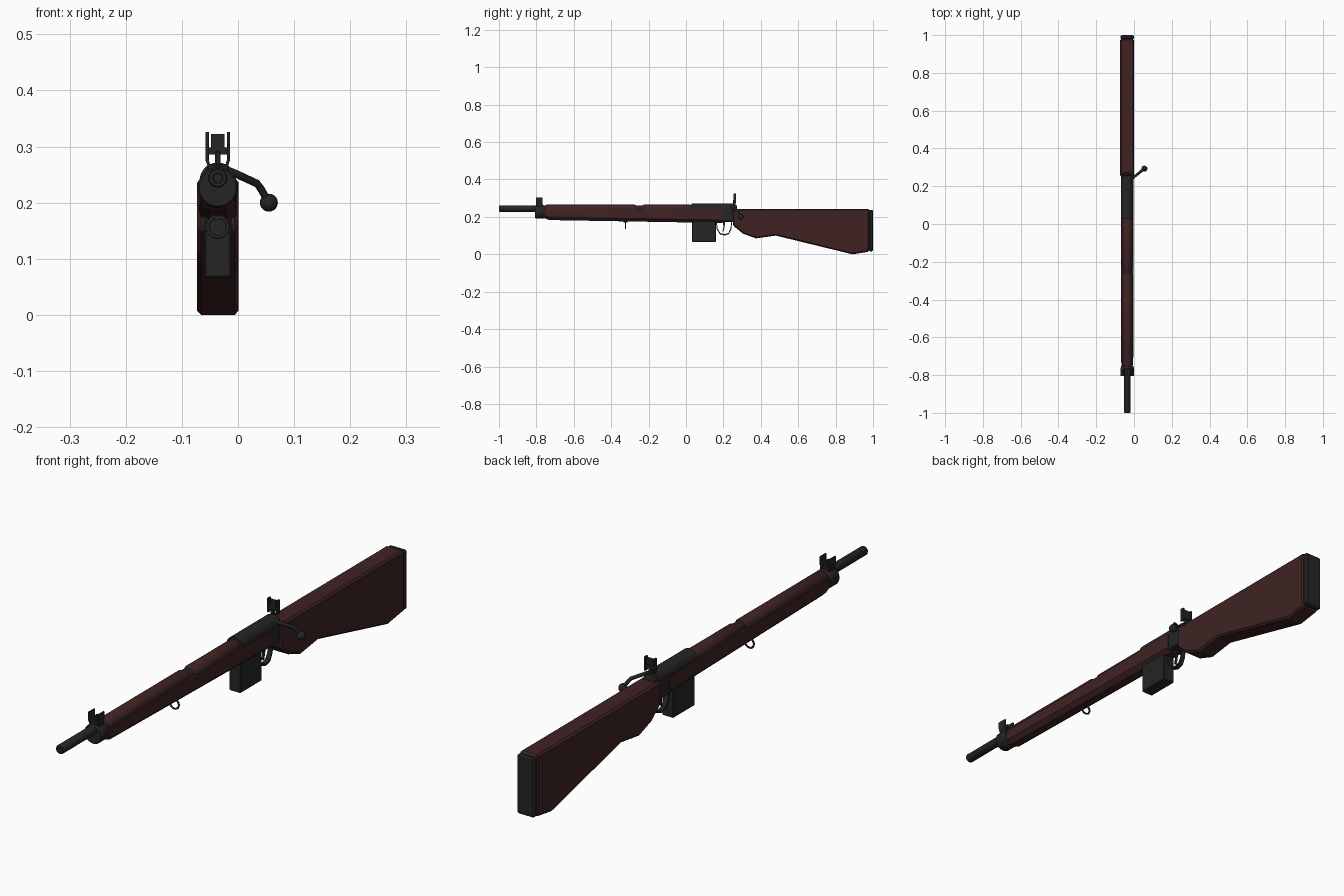
import bpy, bmesh, math
from mathutils import Vector

if "Cube" in bpy.data.objects:
    bpy.data.objects.remove(bpy.data.objects["Cube"])

CX = -0.036  # the long axis sits slightly off centre because of the bolt handle


def material(name, rgb):
    m = bpy.data.materials.new(name)
    m.use_nodes = True
    m.diffuse_color = (*rgb, 1)
    m.node_tree.nodes["Principled BSDF"].inputs["Base Color"].default_value = (*rgb, 1)
    return m


WOOD = material("dark red wood", (0.05, 0.0165, 0.017))
METAL = material("blackened metal", (0.018, 0.018, 0.019))


def finish(name, bm, mat, bevel=0, smooth=False):
    bmesh.ops.recalc_face_normals(bm, faces=bm.faces)
    mesh = bpy.data.meshes.new(name)
    bm.to_mesh(mesh)
    bm.free()
    mesh.materials.append(mat)
    ob = bpy.data.objects.new(name, mesh)
    bpy.context.collection.objects.link(ob)
    if bevel:
        mod = ob.modifiers.new("Bevel", 'BEVEL')
        mod.width = bevel
        mod.segments = 1
        mod.limit_method = 'ANGLE'
        mod.angle_limit = math.radians(40)
    if smooth:
        bpy.ops.object.select_all(action='DESELECT')
        bpy.context.view_layer.objects.active = ob
        ob.select_set(True)
        bpy.ops.object.shade_smooth_by_angle(angle=math.radians(40))
    return ob


def loft(name, rings, mat, bevel=0, smooth=False):
    """Skin a row of equal point rings and cap both ends."""
    bm = bmesh.new()
    rows = [[bm.verts.new(p) for p in r] for r in rings]
    n = len(rows[0])
    for a, b in zip(rows, rows[1:]):
        for i in range(n):
            j = (i + 1) % n
            bm.faces.new((a[i], a[j], b[j], b[i]))
    bm.faces.new(rows[0])
    bm.faces.new(rows[-1])
    return finish(name, bm, mat, bevel, smooth)


def box(name, x, y, z, mat, bevel=0):
    """Box from its ranges; x is measured from the long axis."""
    rings = [[(CX + a, v, b) for a, b in
              ((x[0], z[0]), (x[1], z[0]), (x[1], z[1]), (x[0], z[1]))] for v in y]
    return loft(name, rings, mat, bevel)


def slab(name, profile, half, mat, bevel=0):
    """Side profile of (y, z) points, extruded across the long axis."""
    return loft(name, [[(CX + s * half, y, z) for y, z in profile] for s in (-1, 1)], mat, bevel)


def tube(name, stations, z, mat, sides=24):
    """Round part along y from (y, radius) stations."""
    rings = [[(CX + r * math.cos(k * math.tau / sides), y, z + r * math.sin(k * math.tau / sides))
              for k in range(sides)] for y, r in stations]
    return loft(name, rings, mat, smooth=True)


def wire(name, points, radius, mat, closed=False, sides=10):
    """Rod that follows a path."""
    cu = bpy.data.curves.new(name, 'CURVE')
    cu.dimensions = '3D'
    cu.bevel_depth = radius
    cu.bevel_resolution = sides // 4
    cu.use_fill_caps = True
    sp = cu.splines.new('POLY')
    sp.points.add(len(points) - 1)
    for p, co in zip(sp.points, points):
        p.co = (*co, 1)
    sp.use_cyclic_u = closed
    cu.materials.append(mat)
    ob = bpy.data.objects.new(name, cu)
    bpy.context.collection.objects.link(ob)
    return ob


# Butt stock and its metal plate
slab("butt_stock", [(0.25, 0.243), (0.98, 0.243), (0.98, 0.014), (0.89, 0), (0.48, 0.1),
                    (0.375, 0.085), (0.305, 0.11), (0.25, 0.155)], 0.037, WOOD, 0.007)
box("butt_plate", (-0.036, 0.036), (0.978, 1), (0.016, 0.238), METAL, 0.006)


# Fore stock: straight sides with a chamfered belly, tapering at the nose
def stock_ring(y, half, top, bottom, chamfer):
    pts = [(half, top), (half, bottom + chamfer), (half - chamfer, bottom)]
    pts += [(-x, z) for x, z in reversed(pts)]
    return [(CX + x, y, z) for x, z in pts]


loft("fore_stock", [stock_ring(-0.77, 0.026, 0.234, 0.197, 0.014),
                    stock_ring(-0.73, 0.032, 0.237, 0.183, 0.016),
                    stock_ring(0.03, 0.033, 0.24, 0.17, 0.016),
                    stock_ring(0.195, 0.034, 0.24, 0.168, 0.016)], WOOD)

# Upper hand guards with the narrow metal ring between them
for name, y0, y1 in (("front_hand_guard", -0.755, -0.268), ("rear_hand_guard", -0.236, 0.032)):
    tube(name, [(y0, 0.022), (y0 + 0.008, 0.027), (y1 - 0.008, 0.027), (y1, 0.024)], 0.238, WOOD)
tube("guard_ring", [(-0.27, 0.0225), (-0.234, 0.0225)], 0.238, METAL)

# Barrel with a hollow muzzle
tube("barrel", [(-0.96, 0.008), (-1, 0.009), (-1, 0.015), (-0.996, 0.017), (-0.7, 0.017)],
     0.244, METAL)

# Front band, front sight base, ears and blade
tube("front_band", [(-0.806, 0.033), (-0.802, 0.036), (-0.765, 0.036), (-0.752, 0.032)],
     0.227, METAL, 28)
box("front_sight_base", (-0.02, 0.02), (-0.8, -0.765), (0.25, 0.268), METAL, 0.003)
box("front_sight_blade", (-0.003, 0.003), (-0.79, -0.775), (0.265, 0.292), METAL)
for side, s in (("left", 1), ("right", -1)):
    ear = [(0.012, 0.262), (0.017, 0.262), (0.022, 0.276), (0.022, 0.304),
           (0.017, 0.304), (0.017, 0.279)]
    loft(side + "_front_sight_ear",
         [[(CX + s * x, y, z) for x, z in ear] for y in (-0.802, -0.767)], METAL)

# Receiver and its square rear block
tube("receiver", [(0.03, 0.0325), (0.255, 0.0325)], 0.239, METAL, 28)
box("receiver_block", (-0.032, 0.032), (0.19, 0.258), (0.174, 0.245), METAL, 0.003)
tube("bolt_end", [(0.25, 0.024), (0.268, 0.024), (0.272, 0.018)], 0.24, METAL)

# Rear sight
box("rear_sight_post", (-0.005, 0.005), (0.25, 0.264), (0.262, 0.29), METAL)
box("rear_sight_bar", (-0.021, 0.021), (0.255, 0.267), (0.286, 0.298), METAL)
box("rear_sight_leaf", (-0.012, 0.012), (0.256, 0.266), (0.296, 0.322), METAL)
for side, s in (("left", 1), ("right", -1)):
    box(side + "_rear_sight_ear", sorted((s * 0.016, s * 0.022)), (0.253, 0.268),
        (0.274, 0.326), METAL)

# Bolt handle and knob
wire("bolt_handle", [(-0.03, 0.235, 0.262), (-0.005, 0.245, 0.252), (0.034, 0.276, 0.234),
                     (0.04, 0.282, 0.226), (0.055, 0.293, 0.2)], 0.007, METAL)
bm = bmesh.new()
bmesh.ops.create_uvsphere(bm, u_segments=20, v_segments=12, radius=0.016)
bmesh.ops.translate(bm, verts=bm.verts, vec=Vector((0.055, 0.293, 0.2)))
finish("bolt_knob", bm, METAL, smooth=True)

# Magazine
box("magazine", (-0.024, 0.024), (0.032, 0.16), (0.066, 0.185), METAL, 0.003)

# Trigger guard strap and trigger
outer = [(0.16, 0.172), (0.164, 0.135), (0.18, 0.108), (0.205, 0.1), (0.23, 0.108),
         (0.243, 0.135), (0.246, 0.172)]
centre = Vector((0.204, 0.16))
inner = [tuple(Vector(p).lerp(centre, 0.12)) for p in reversed(outer)]
slab("trigger_guard", outer + inner, 0.009, METAL)
slab("trigger", [(0.198, 0.175), (0.21, 0.175), (0.206, 0.145), (0.2, 0.122), (0.195, 0.122),
                 (0.2, 0.145)], 0.004, METAL)

# Sling loop under the fore stock
wire("sling_loop", [(CX + 0.018 * math.cos(k * math.tau / 24), -0.323,
                     0.157 + 0.018 * math.sin(k * math.tau / 24)) for k in range(24)],
     0.0035, METAL, closed=True)
box("sling_mount", (-0.006, 0.006), (-0.333, -0.313), (0.17, 0.186), METAL)
